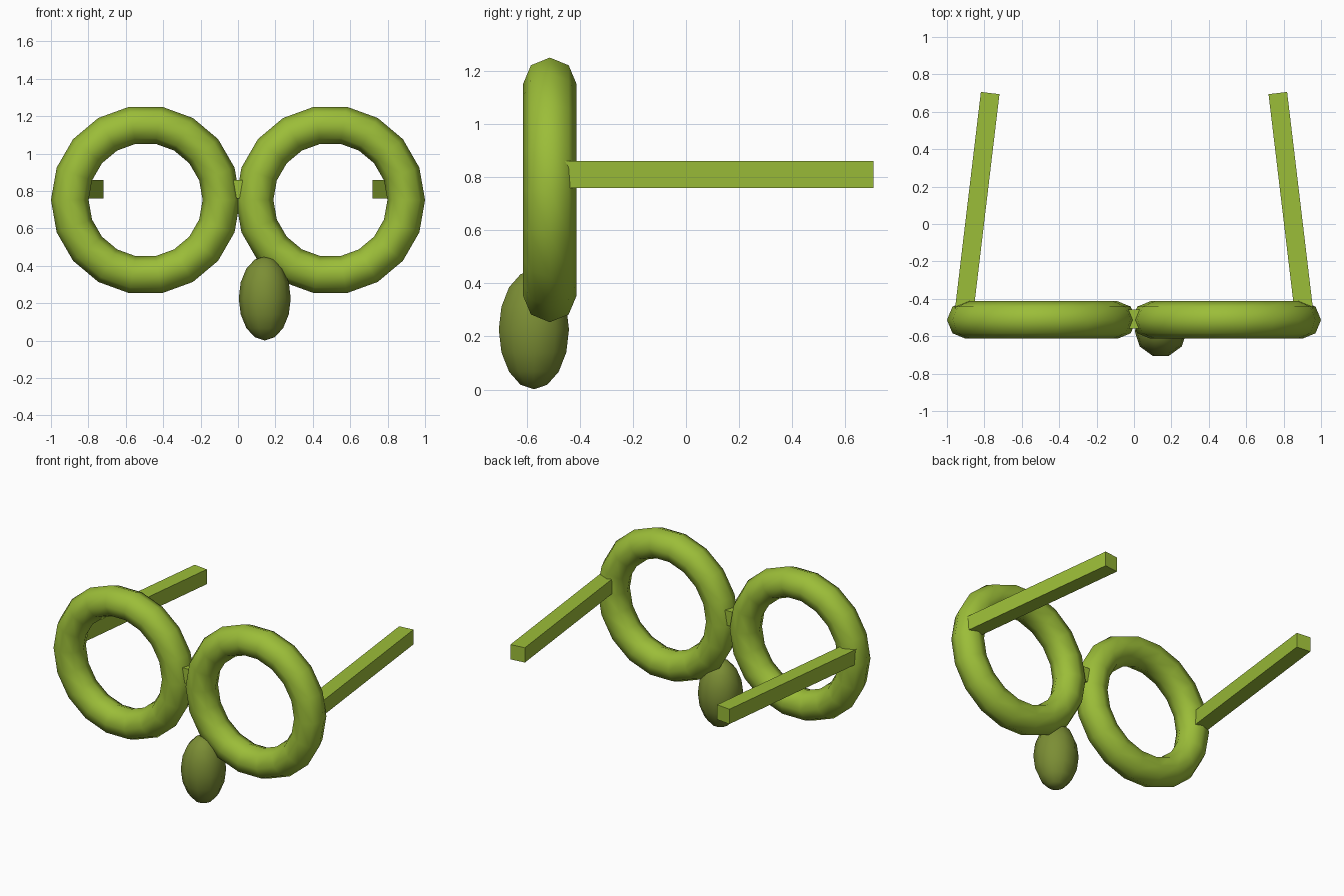
import bpy, bmesh, math
from mathutils import Vector, Matrix

if "Cube" in bpy.data.objects:
    bpy.data.objects.remove(bpy.data.objects["Cube"])


def material(name, color):
    m = bpy.data.materials.new(name)
    m.diffuse_color = color
    m.use_nodes = True
    m.node_tree.nodes["Principled BSDF"].inputs["Base Color"].default_value = m.diffuse_color
    return m


green = material("green", (0.33, 0.51, 0.04, 1))
dark_green = material("dark_green", (0.20, 0.27, 0.035, 1))

FRONT_Y = -0.513


def add_box(name, center, size, turn=0.0):
    bm = bmesh.new()
    bmesh.ops.create_cube(bm, size=1, matrix=Matrix.Translation(center)
                          @ Matrix.Rotation(turn, 4, 'Z') @ Matrix.Diagonal((*size, 1)))
    mesh = bpy.data.meshes.new(name)
    bm.to_mesh(mesh)
    bm.free()
    obj = bpy.data.objects.new(name, mesh)
    bpy.context.collection.objects.link(obj)
    mesh.materials.append(green)
    return obj


for side, label in ((-1, "left"), (1, "right")):
    # Round lens rim
    bpy.ops.mesh.primitive_torus_add(
        major_segments=18, minor_segments=8, major_radius=0.4055, minor_radius=0.1005,
        location=(side * 0.494, FRONT_Y, 0.752), rotation=(math.pi / 2, 0, 0))
    rim = bpy.context.object
    rim.name = label + "_rim"
    rim.data.materials.append(green)
    bpy.ops.object.shade_smooth()

    # Temple arm, angled inward towards the back
    start, end = Vector((side * 0.911, -0.49, 0.81)), Vector((side * 0.769, 0.70, 0.81))
    d = end - start
    add_box(label + "_temple", (start + end) / 2, (0.1, d.length, 0.1),
            math.atan2(-d.x, d.y))

# Bridge between the rims
add_box("bridge", (0, -0.508, 0.81), (0.1, 0.1, 0.1))

# Egg-shaped nose: half circle profile spun in ten steps
bm = bmesh.new()
profile = [bm.verts.new((math.sin(a) * 0.139, 0, math.cos(a) * 0.225))
           for a in (i * math.pi / 8 for i in range(9))]
edges = [bm.edges.new(p) for p in zip(profile, profile[1:])]
bmesh.ops.spin(bm, geom=profile + edges, cent=(0, 0, 0), axis=(0, 0, 1),
               angle=2 * math.pi, steps=10)
bmesh.ops.remove_doubles(bm, verts=bm.verts, dist=0.0005)
bmesh.ops.recalc_face_normals(bm, faces=bm.faces)
mesh = bpy.data.meshes.new("nose")
bm.to_mesh(mesh)
bm.free()
mesh.shade_smooth()
mesh.materials.append(dark_green)
nose = bpy.data.objects.new("nose", mesh)
nose.location = (0.143, -0.573, 0.226)
bpy.context.collection.objects.link(nose)
